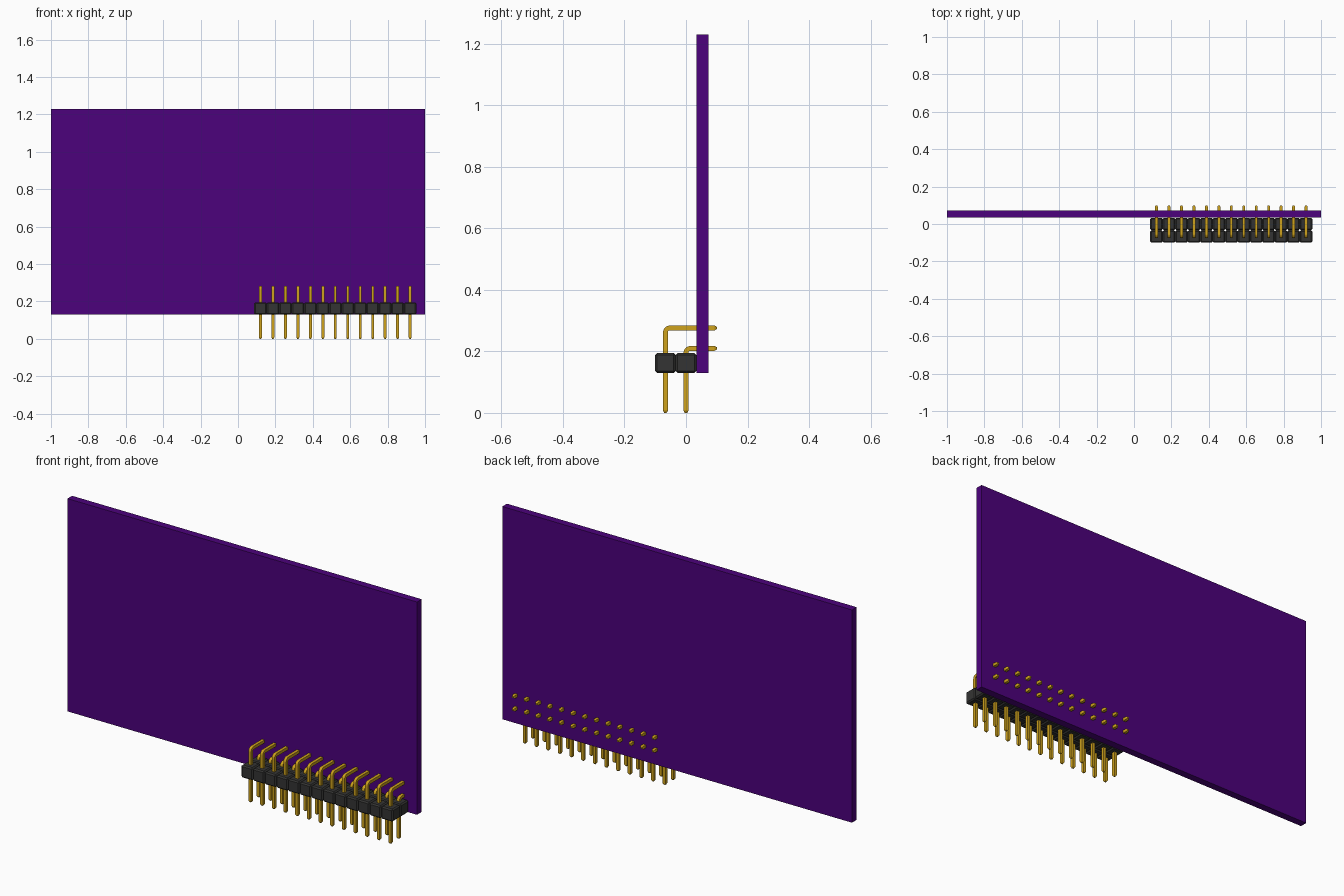
import bpy, bmesh, math
from mathutils import Vector

if "Cube" in bpy.data.objects:
    bpy.data.objects.remove(bpy.data.objects["Cube"])

PITCH = 0.0667
COUNT = 13
FIRST_X = 0.12
PIN = 0.0155          # pin thickness
BEND = 0.013          # centreline bend radius


def material(name, rgb):
    m = bpy.data.materials.new(name)
    m.diffuse_color = (*rgb, 1)
    m.use_nodes = True
    m.node_tree.nodes["Principled BSDF"].inputs["Base Color"].default_value = m.diffuse_color
    return m


purple = material("purple board", (0.072, 0.0005, 0.2))
gold = material("gold metal", (0.62, 0.36, 0.012))
black = material("black plastic", (0.034, 0.034, 0.033))


def finish(bm, name, mat):
    bmesh.ops.recalc_face_normals(bm, faces=bm.faces)
    me = bpy.data.meshes.new(name)
    bm.to_mesh(me)
    bm.free()
    me.materials.append(mat)
    ob = bpy.data.objects.new(name, me)
    bpy.context.collection.objects.link(ob)
    return ob


def add_box(bm, center, size, bevel=0):
    verts = bmesh.ops.create_cube(bm, size=1)["verts"]
    for v in verts:
        v.co = Vector([c + a * s for c, a, s in zip(center, v.co, size)])
    if bevel:
        edges = list({e for v in verts for e in v.link_edges})
        bmesh.ops.bevel(bm, geom=edges, offset=bevel, segments=1,
                        affect='EDGES', profile=0.5)


def add_pin(bm, x, y, top):
    # Centreline stations: y, z, angle of travel from vertical, section scale
    tip, end = 0.007, 0.1
    path = [(y, 0, 0, 0.5), (y, tip, 0, 1)]
    for i in range(6):
        a = math.pi / 2 * i / 5
        path.append((y + BEND * (1 - math.cos(a)),
                     top - BEND + BEND * math.sin(a), a, 1))
    path += [(end - tip, top, math.pi / 2, 1), (end, top, math.pi / 2, 0.5)]
    rings = []
    for py, pz, a, s in path:
        h = PIN / 2 * s
        ring = []
        for u, v in ((-1, -1), (1, -1), (1, 1), (-1, 1)):
            ring.append(bm.verts.new((x + u * h,
                                      py + v * h * math.cos(a),
                                      pz - v * h * math.sin(a))))
        rings.append(ring)
    for r, q in zip(rings, rings[1:]):
        for i in range(4):
            j = (i + 1) % 4
            bm.faces.new((r[i], r[j], q[j], q[i]))
    bm.faces.new(rings[0])
    bm.faces.new(rings[-1])


# Circuit board
bm = bmesh.new()
add_box(bm, (0, 0.0535, 0.68), (2, 0.038, 1.1))
finish(bm, "circuit_board", purple)

# Two rows of chamfered housing blocks, each with its right-angle pins
for row, y, top in (("front", -0.0667, 0.276), ("back", 0.0, 0.2095)):
    blocks, pins = bmesh.new(), bmesh.new()
    for i in range(COUNT):
        x = FIRST_X + i * PITCH
        add_box(blocks, (x, y, 0.1622), (PITCH, PITCH, 0.065), 0.0065)
        add_pin(pins, x, y, top)
    finish(blocks, row + "_header_housing", black)
    finish(pins, row + "_pins", gold)
